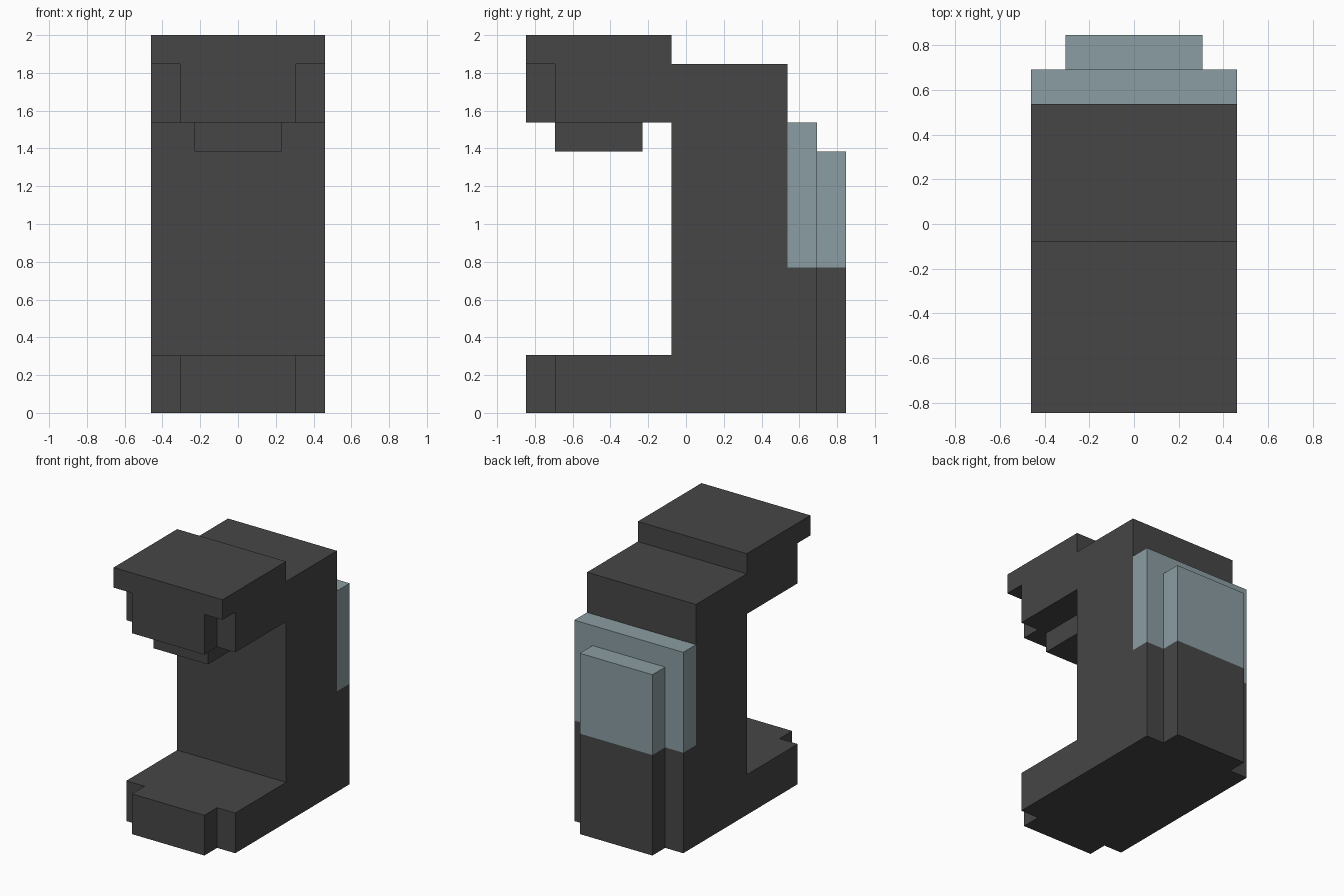
import bpy
import bmesh

U = 1 / 13  # module that every dimension is a multiple of

cube = bpy.data.objects.get("Cube")
if cube:
    bpy.data.objects.remove(cube)


def material(name, rgb):
    mat = bpy.data.materials.new(name)
    mat.use_nodes = True
    mat.diffuse_color = (*rgb, 1)
    mat.node_tree.nodes["Principled BSDF"].inputs["Base Color"].default_value = (*rgb, 1)
    return mat


CHARCOAL = material("charcoal", (0.061, 0.061, 0.061))
GLASS = material("pale blue grey", (0.258, 0.337, 0.361))


def extrude_side(name, profile, half_width, mat):
    """Extrude a (y, z) outline, in modules, across the width."""
    bm = bmesh.new()
    face = bm.faces.new([bm.verts.new((-half_width * U, y * U, z * U)) for y, z in profile])
    moved = bmesh.ops.extrude_face_region(bm, geom=[face])["geom"]
    verts = [v for v in moved if isinstance(v, bmesh.types.BMVert)]
    bmesh.ops.translate(bm, verts=verts, vec=(2 * half_width * U, 0, 0))
    bmesh.ops.recalc_face_normals(bm, faces=bm.faces)
    mesh = bpy.data.meshes.new(name)
    bm.to_mesh(mesh)
    bm.free()
    mesh.materials.append(mat)
    obj = bpy.data.objects.new(name, mesh)
    bpy.context.collection.objects.link(obj)
    return obj


def block(name, half_width, y0, y1, z0, z1, mat=CHARCOAL):
    return extrude_side(name, [(y0, z0), (y1, z0), (y1, z1), (y0, z1)], half_width, mat)


# C-shaped body: base, column, overhanging head and its raised cap
extrude_side("body", [
    (-9, 0), (7, 0), (7, 24), (-1, 24), (-1, 26), (-11, 26),
    (-11, 24), (-9, 24), (-9, 20), (-1, 20), (-1, 4), (-9, 4),
], 6, CHARCOAL)

# Narrower front steps and the spout under the head
block("base_front_step", 4, -11, -9, 0, 4)
block("head_front_step", 4, -11, -9, 20, 24)
block("spout", 3, -9, -3, 18, 20)

# Stepped rear tank: dark lower half, pale upper half
for label, half_width, y, top in (("wide", 6, 7, 20), ("narrow", 4, 9, 18)):
    block(f"tank_base_{label}", half_width, y, y + 2, 0, 10)
    block(f"tank_{label}", half_width, y, y + 2, 10, top, GLASS)
